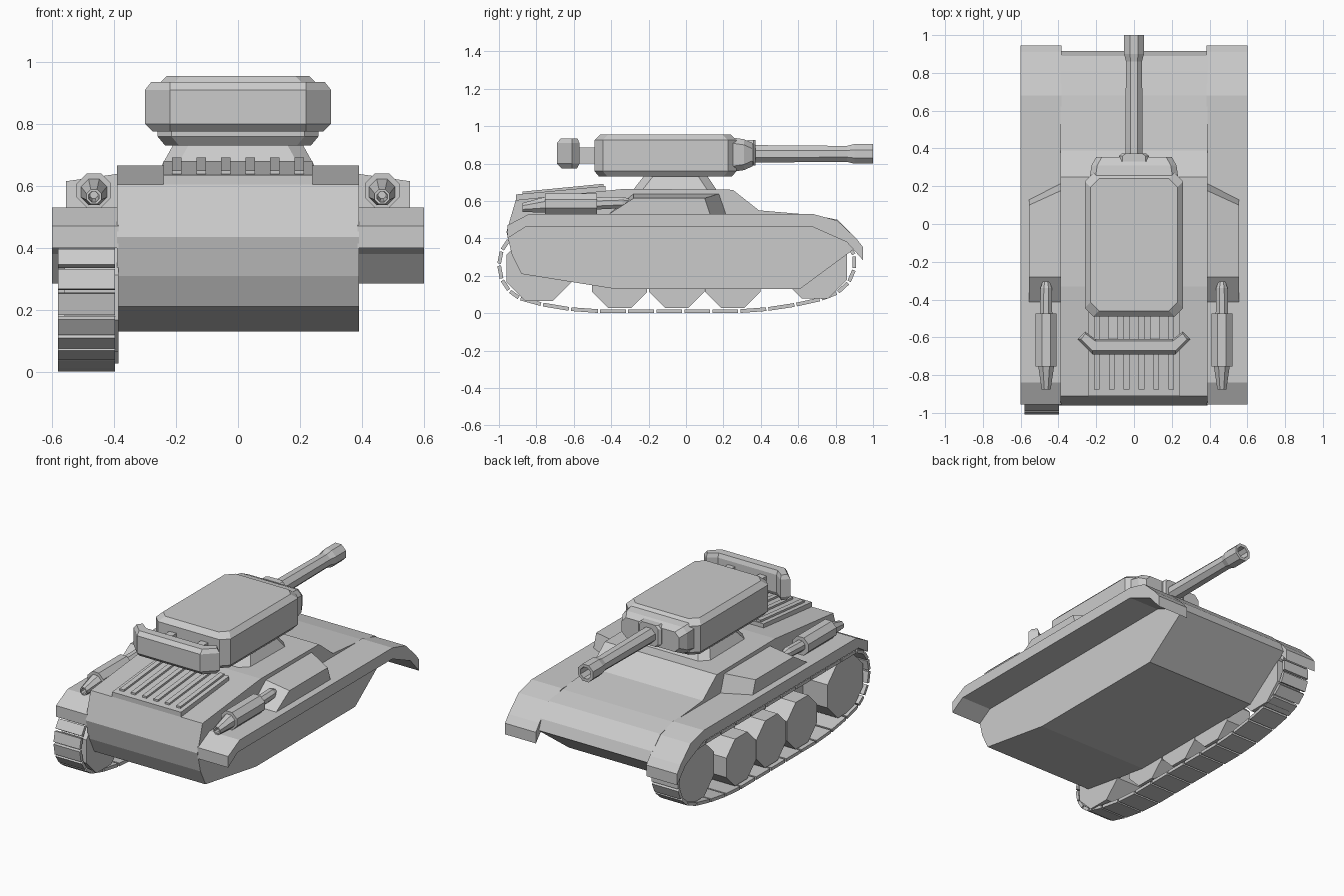
import bpy, bmesh
from math import cos, sin, pi, atan2, hypot

if "Cube" in bpy.data.objects:
    bpy.data.objects.remove(bpy.data.objects["Cube"])


def loft(name, rings):
    """Skin a sequence of equal-length rings and cap both ends."""
    bm = bmesh.new()
    vs = [[bm.verts.new(p) for p in r] for r in rings]
    n = len(rings[0])
    for a, b in zip(vs, vs[1:]):
        for i in range(n):
            j = (i + 1) % n
            bm.faces.new((a[i], a[j], b[j], b[i]))
    bm.faces.new(vs[0][::-1])
    bm.faces.new(vs[-1])
    bmesh.ops.recalc_face_normals(bm, faces=bm.faces)
    me = bpy.data.meshes.new(name)
    bm.to_mesh(me)
    bm.free()
    ob = bpy.data.objects.new(name, me)
    bpy.context.collection.objects.link(ob)
    return ob


def side_prism(name, profile, x0, x1):
    return loft(name, [[(x, y, z) for y, z in profile] for x in (x0, x1)])


def lathe_y(name, x, stations, sides=8):
    """Rings along y; each station is (y, z centre, radius)."""
    ang = [2 * pi * (i + .5) / sides for i in range(sides)]
    return loft(name, [[(x + r * cos(a), y, z + r * sin(a)) for a in ang]
                       for y, z, r in stations])


def chamfer_rect(x0, x1, y0, y1, c):
    return [(x0 + c, y0), (x1 - c, y0), (x1, y0 + c), (x1, y1 - c),
            (x1 - c, y1), (x0 + c, y1), (x0, y1 - c), (x0, y0 + c)]


# Hull body
side_prism("hull", [(-.38, .13), (-.88, .21), (-.93, .31), (-.96, .435), (-.91, .605),
                    (-.33, .665), (.25, .66), (.39, .55), (.68, .525), (.81, .5),
                    (.89, .42), (.915, .355), (.61, .13)], -.39, .39)

fender = [(-.955, .40), (-.955, .47), (-.84, .53), (.68, .53), (.81, .495), (.91, .40),
          (.945, .355), (.945, .285), (.86, .38), (.68, .46), (-.86, .46)]
for side, s in (("left", -1), ("right", 1)):
    # Fenders over the tracks
    side_prism("fender_" + side, fender, s * .385, s * .60)
    # Sloped storage boxes on the fenders
    loft("sponson_" + side, [
        [(s * .38, -.42, .525), (s * .38, -.28, .64), (s * .38, .18, .64), (s * .38, .22, .525)],
        [(s * .555, -.42, .525), (s * .555, -.28, .615), (s * .555, .10, .615),
         (s * .555, .13, .525)]])
    # Exhaust silencers with a hollow tailpipe
    lathe_y("exhaust_" + side, s * .465, [
        (-.70, .57, .012), (-.875, .565, .018), (-.875, .565, .026), (-.755, .58, .045),
        (-.755, .585, .06), (-.475, .585, .06), (-.475, .587, .035), (-.34, .592, .033),
        (-.305, .594, .02)])

# Engine grille with raised ribs
side_prism("engine_grille", [(-.91, .595), (-.91, .635), (-.43, .68), (-.43, .64)], -.24, .24)
for i in range(6):
    x = (i - 2.5) * .079
    side_prism("grille_rib", [(-.875, .62), (-.875, .65), (-.44, .692), (-.44, .66)],
               x - .015, x + .015)

# Turret neck
loft("turret_neck", [[(x, y, z) for x, y in chamfer_rect(*b, .05)] for b, z in (
    ((-.255, .255, -.29, .17), .65), ((-.205, .205, -.22, .11), .74))])

# Turret with chamfered edges
turret_levels = [(.73, .025), (.76, 0), (.925, 0), (.955, .03)]
loft("turret", [[(x, y, z) for x, y in chamfer_rect(-.26 + i, .26 - i, -.49 + i, .27 - i, .045)]
                for z, i in turret_levels])

# Counterweight with angled ends, on two brackets
weight_levels = [(.775, .025), (.80, 0), (.91, 0), (.935, .02)]
loft("counterweight", [[(x, y, z) for x, y in (
    (-.22, -.69 + i), (.22, -.69 + i), (.30 - i, -.61), (.258, -.57 - i / 2), (.205, -.61 - i / 2),
    (-.205, -.61 - i / 2), (-.258, -.57 - i / 2), (-.30 + i, -.61))] for z, i in weight_levels])
for x in (-.11, .11):
    side_prism("counterweight_bracket", [(-.63, .80), (-.63, .885), (-.46, .885), (-.46, .80)],
               x - .025, x + .025)

# Gun mantlet, collar and hollow barrel
loft("mantlet", [[(x, y, z) for x, z in chamfer_rect(-w, w, z0, z1, .03)] for y, w, z0, z1 in (
    (.24, .235, .755, .94), (.31, .225, .765, .93), (.355, .20, .785, .91))])
loft("gun_collar", [[(x, y, z) for x, z in chamfer_rect(-w, w, .79, .925, .02)]
                    for y, w in ((.33, .08), (.36, .08), (.372, .065))])
lathe_y("gun_barrel", 0, [(y, .852, r) for y, r in (
    (.34, .05), (.42, .05), (.86, .046), (.90, .057), (1.0, .057), (1.0, .038), (.80, .034))])

# Track links: one thin plate per segment of the loop (left side only)
loop = [(-1.0, .26), (-.985, .18), (-.945, .12), (-.89, .08), (-.77, .047), (-.62, .022)]
loop += [(-.465 + .15 * i, .011) for i in range(6)]
loop += [(.435, .022), (.585, .045), (.72, .075), (.81, .11), (.87, .165), (.90, .235),
         (.90, .31), (.86, .375), (.78, .42)]
loop += [(.78 - .15 * i, .43) for i in range(1, 12)]
loop += [(-.945, .395), (-.985, .335)]
for (ya, za), (yb, zb) in zip(loop, loop[1:] + loop[:1]):
    d = hypot(yb - ya, zb - za)
    ty, tz = (yb - ya) / d, (zb - za) / d
    g, h = .006, .010
    quad = [(ya + ty * g - tz * k, za + tz * g + ty * k) for k in (-h, h)]
    quad += [(yb - ty * g - tz * k, zb - tz * g + ty * k) for k in (h, -h)]
    side_prism("track_link", quad, -.58, -.397)

# Octagonal wheels (left side only)
for name, y, z, r in (("drive_wheel", -.785, .24, .19), ("road_wheel", -.355, .175, .16),
                      ("road_wheel", -.05, .175, .16), ("road_wheel", .25, .175, .16),
                      ("idler_wheel", .69, .25, .185)):
    octagon = [(y + r * cos(pi / 8 + i * pi / 4), z + r * sin(pi / 8 + i * pi / 4))
               for i in range(8)]
    side_prism(name, octagon, -.56, -.385)
